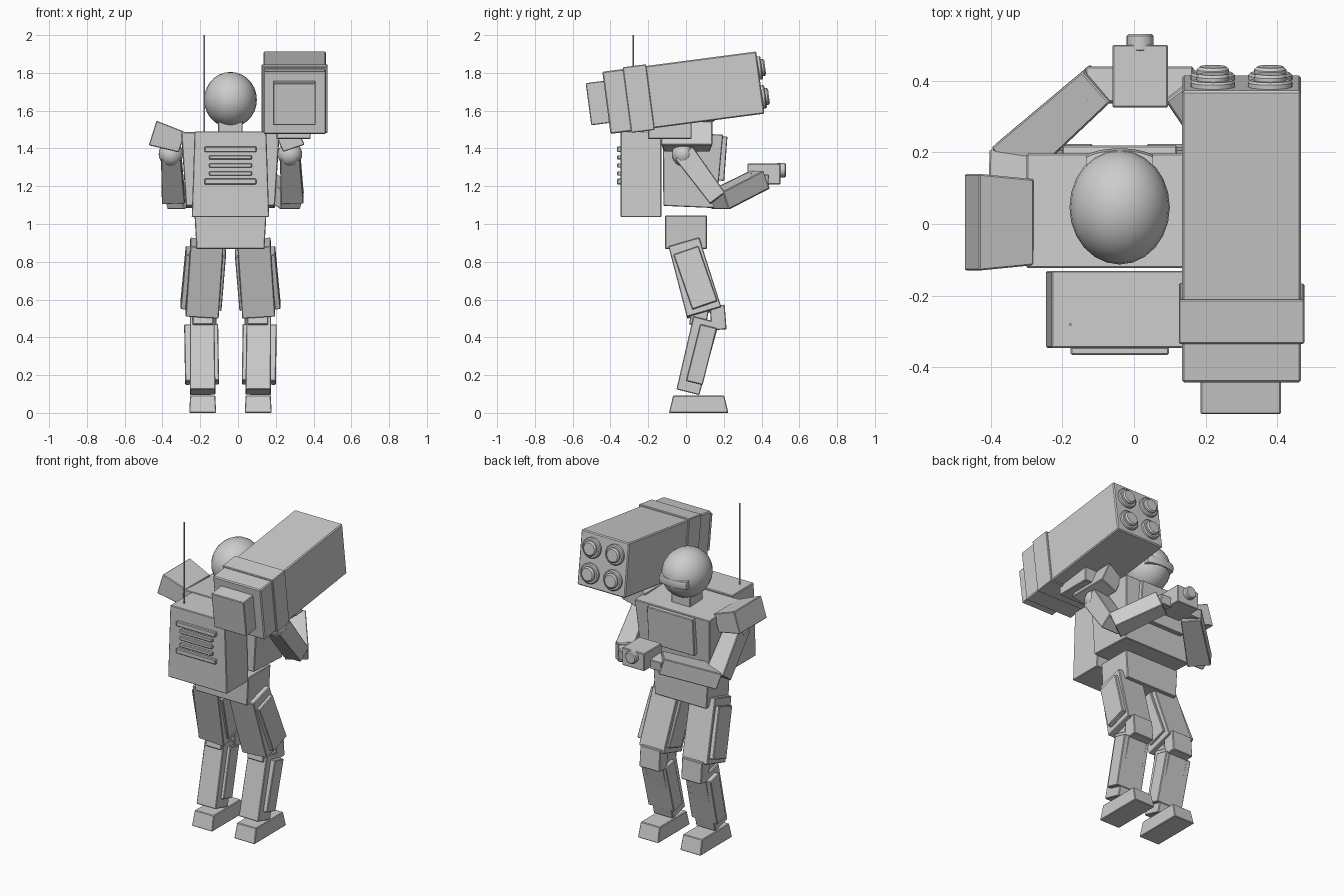
import bpy, bmesh, math
from mathutils import Vector, Matrix

cube = bpy.data.objects.get("Cube")
if cube:
    bpy.data.objects.remove(cube, do_unlink=True)

TONE = (0.61, 0.61, 0.61, 1)
grey = bpy.data.materials.new("light_grey")
grey.use_nodes = True
grey.diffuse_color = TONE
grey.node_tree.nodes["Principled BSDF"].inputs["Base Color"].default_value = TONE

MID = -0.04  # body centre line


def finish(name, bm, bevel=0.004, smooth=False):
    bmesh.ops.recalc_face_normals(bm, faces=bm.faces[:])
    mesh = bpy.data.meshes.new(name)
    bm.to_mesh(mesh)
    bm.free()
    mesh.materials.append(grey)
    obj = bpy.data.objects.new(name, mesh)
    bpy.context.collection.objects.link(obj)
    if bevel:
        mod = obj.modifiers.new("soft_edges", 'BEVEL')
        mod.width, mod.segments = bevel, 1
        mod.limit_method = 'ANGLE'
    if smooth:
        bpy.ops.object.select_all(action='DESELECT')
        obj.select_set(True)
        bpy.context.view_layer.objects.active = obj
        bpy.ops.object.shade_smooth_by_angle(angle=math.radians(40))
    return obj


def bar(name, a, b, start, end=None, ref=(1, 0, 0), bevel=0.004):
    """Tapered box from a to b; start and end are (width along ref, depth)."""
    a, b = Vector(a), Vector(b)
    axis = (b - a).normalized()
    v = axis.cross(Vector(ref)).normalized()
    u = v.cross(axis)
    bm = bmesh.new()
    rings = []
    for p, (w, d) in ((a, start), (b, end or start)):
        rings.append([bm.verts.new(p + u * w * i / 2 + v * d * j / 2)
                      for i, j in ((-1, -1), (1, -1), (1, 1), (-1, 1))])
    for ring in rings:
        bm.faces.new(ring)
    for i in range(4):
        k = (i + 1) % 4
        bm.faces.new((rings[0][i], rings[0][k], rings[1][k], rings[1][i]))
    return finish(name, bm, bevel)


def box(name, x, y, z, bevel=0.004):
    cx, cy = sum(x) / 2, sum(y) / 2
    return bar(name, (cx, cy, z[0]), (cx, cy, z[1]), (x[1] - x[0], y[1] - y[0]), bevel=bevel)


def rod(name, a, b, radius, sides=20, bevel=0.006):
    a, b = Vector(a), Vector(b)
    bm = bmesh.new()
    spin = (b - a).to_track_quat('Z', 'Y').to_matrix().to_4x4()
    bmesh.ops.create_cone(bm, cap_ends=True, segments=sides, radius1=radius, radius2=radius,
                          depth=(b - a).length, matrix=Matrix.Translation((a + b) / 2) @ spin)
    return finish(name, bm, bevel, True)


def ball(name, centre, size):
    bm = bmesh.new()
    bmesh.ops.create_uvsphere(bm, u_segments=24, v_segments=14, radius=1,
                              matrix=Matrix.Translation(centre) @ Matrix.Diagonal((*size, 1)))
    return finish(name, bm, 0, True)


# Torso, pelvis and neck
bar("torso", (MID, 0.02, 1.09), (MID, 0.037, 1.48), (0.47, 0.28), (0.52, 0.32))
bar("chest_plate", (MID, 0.175, 1.23), (MID, 0.192, 1.465), (0.32, 0.055))
bar("pelvis", (MID, 0, 0.868), (MID, 0, 1.045), (0.36, 0.222), (0.38, 0.222))
box("neck", (-0.105, 0.025), (-0.02, 0.11), (1.47, 1.56))

# Head with a flatter, protruding visor band
ball("head", (MID, 0.047, 1.658), (0.14, 0.16, 0.147))
bm = bmesh.new()
rings = []
STEPS = 12
for i in range(STEPS + 1):
    t = math.radians(-42 + 84 * i / STEPS)
    rings.append([bm.verts.new((MID + math.sin(t) * 0.14, 0.048 + r * math.cos(t) ** k, 1.645 + h))
                  for r, k, h in ((0.14, 1, -0.027), (0.157, 0.45, -0.023), (0.163, 0.4, 0),
                                  (0.157, 0.45, 0.023), (0.14, 1, 0.027))])
for p, q in zip(rings, rings[1:]):
    for i in range(5):
        k = (i + 1) % 5
        bm.faces.new((p[i], p[k], q[k], q[i]))
bm.faces.new(rings[0])
bm.faces.new(rings[-1])
finish("visor", bm, 0, True)

# Backpack with vents and antenna
bar("backpack", (MID, -0.238, 1.037), (MID, -0.238, 1.49), (0.41, 0.215), (0.38, 0.215))
for i in range(5):
    half, thick = (0.137, 0.015) if i in (0, 4) else (0.113, 0.011)
    z = 1.225 + i * 0.0425
    box(f"vent_{i}", (MID - half, MID + half), (-0.365, -0.343), (z - thick, z + thick))
rod("antenna", (-0.178, -0.28, 1.48), (-0.178, -0.28, 2.0), 0.004, 8, 0)

# Legs
for side, s in (("left", 1), ("right", -1)):
    def at(offset, y, z):
        return (MID + s * offset, y, z)
    bar(side + "_thigh", at(0.125, -0.01, 0.90), at(0.15, 0.097, 0.53), (0.175, 0.17), (0.175, 0.19))
    bar(side + "_thigh_outer_plate", at(0.222, 0.0, 0.86), at(0.25, 0.1, 0.57), (0.03, 0.14))
    bar(side + "_thigh_inner_plate", at(0.036, 0.0, 0.85), at(0.06, 0.095, 0.56), (0.025, 0.13))
    bar(side + "_knee", at(0.145, 0.06, 0.46), at(0.145, 0.08, 0.57), (0.11, 0.09))
    bar(side + "_knee_pad", at(0.145, 0.175, 0.44), at(0.145, 0.165, 0.57), (0.14, 0.08))
    bar(side + "_shin", at(0.147, 0.01, 0.11), at(0.15, 0.107, 0.495), (0.135, 0.125), (0.13, 0.14))
    bar(side + "_shin_plates", at(0.15, 0.045, 0.16), at(0.155, 0.12, 0.46), (0.18, 0.09))
    bar(side + "_foot", at(0.147, 0.067, 0), at(0.147, 0.067, 0.092), (0.143, 0.315), (0.133, 0.27))

# Arms reaching forward to the held device
for side, s, elbow_x, tip in (("left", 1, 0.287, 0.325), ("right", -1, -0.342, -0.452)):
    shoulder_x = MID + s * 0.315
    wrist_x = MID + 0.055 + s * 0.11
    ball(side + "_shoulder_joint", (shoulder_x, -0.015, 1.37), (0.065, 0.06, 0.065))
    bar(side + "_shoulder_pad", (MID + s * 0.256, 0.005, 1.433), (tip, 0.005, 1.482),
        (0.24, 0.113), (0.27, 0.136), ref=(0, 1, 0))
    bar(side + "_upper_arm", (shoulder_x, -0.01, 1.375), (elbow_x, 0.168, 1.135), (0.105, 0.115), (0.122, 0.1))
    bar(side + "_forearm", (elbow_x, 0.172, 1.125), (wrist_x, 0.392, 1.235), (0.1, 0.135), (0.1, 0.115),
        ref=(0, 0, 1))
    bar(side + "_hand", (wrist_x, 0.385, 1.205), (wrist_x, 0.39, 1.265), (0.08, 0.1))
box("held_device", (-0.06, 0.095), (0.325, 0.5), (1.21, 1.32))
rod("held_device_muzzle", (0.017, 0.48, 1.285), (0.017, 0.53, 1.285), 0.038)

# Shoulder launcher, laid out along its tilted axis
TILT = math.radians(7.5)
along = Vector((0, math.cos(TILT), math.sin(TILT)))
up = Vector((0, -math.sin(TILT), math.cos(TILT)))
hub = Vector((0.3, -0.015, 1.695))


def spot(distance, x=0, height=0):
    return hub + along * distance + up * height + Vector((x, 0, 0))


bar("launcher_body", spot(-0.41), spot(0.412), (0.332, 0.332), bevel=0.006)
bar("launcher_collar", spot(-0.30), spot(-0.175), (0.35, 0.35))
bar("launcher_rear_block", spot(-0.505, -0.002, 0.005), spot(-0.4, -0.002, 0.005), (0.225, 0.225))
box("launcher_mount", (0.205, 0.385), (-0.2, 0.03), (1.45, 1.56))
for i in (-1, 1):
    for j in (-1, 1):
        x, h = i * 0.08, j * 0.077
        rod(f"tube_ring_{i}_{j}", spot(0.4, x, h), spot(0.43, x, h), 0.062)
        rod(f"rocket_tip_{i}_{j}", spot(0.42, x, h), spot(0.448, x, h), 0.045, bevel=0.008)
